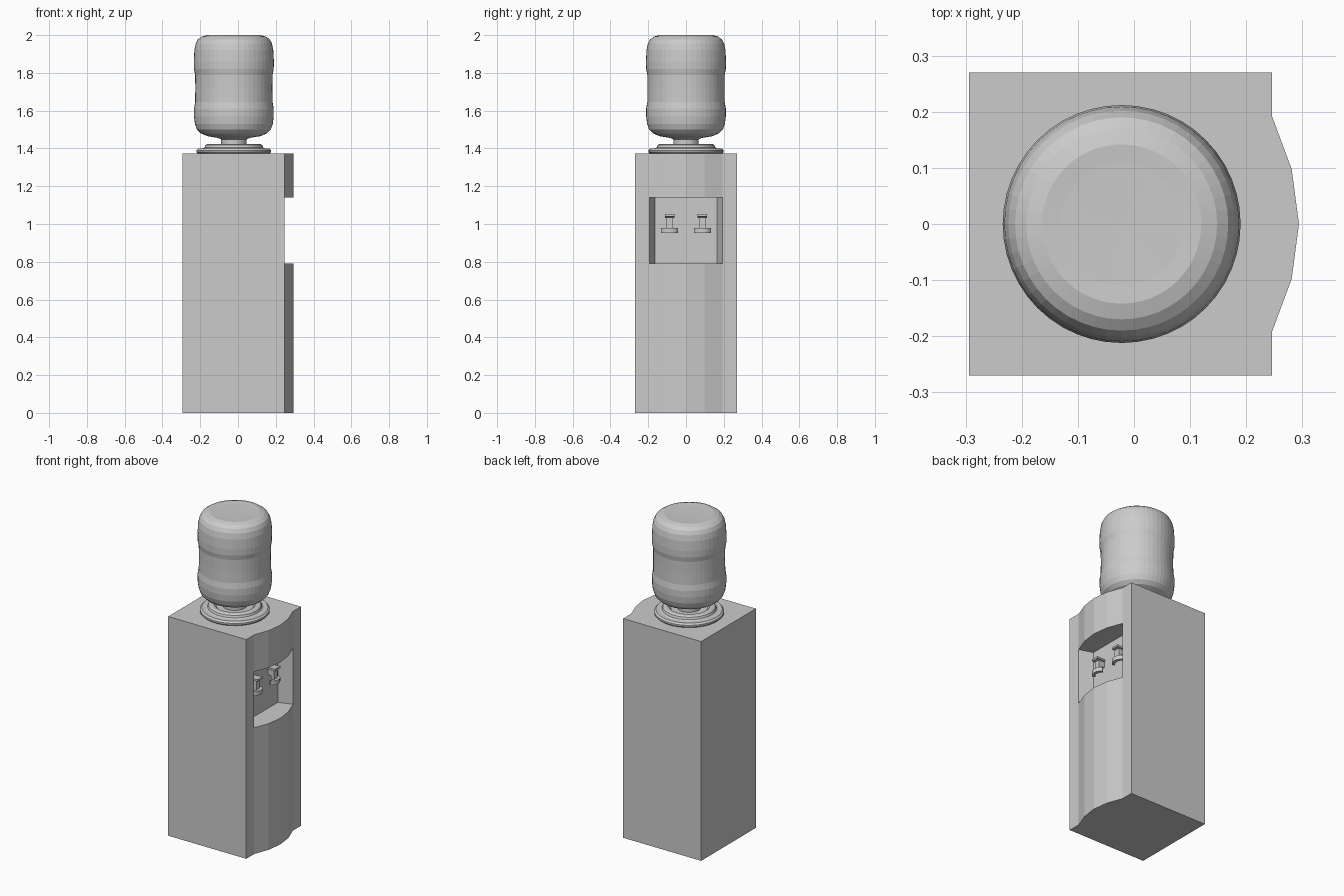
import bpy, bmesh, math
from mathutils import Matrix

cube = bpy.data.objects.get("Cube")
if cube:
    bpy.data.objects.remove(cube, do_unlink=True)

# One plain grey for the whole cooler
grey = bpy.data.materials.new("plain_grey")
grey.use_nodes = True
COLOUR = (0.6, 0.6, 0.6, 1)
grey.diffuse_color = COLOUR
grey.node_tree.nodes["Principled BSDF"].inputs["Base Color"].default_value = COLOUR


def finish(name, bm):
    bmesh.ops.recalc_face_normals(bm, faces=bm.faces)
    mesh = bpy.data.meshes.new(name)
    bm.to_mesh(mesh)
    bm.free()
    mesh.materials.append(grey)
    ob = bpy.data.objects.new(name, mesh)
    bpy.context.collection.objects.link(ob)
    return ob


def prism(name, outline, start, depth, to_world):
    """Extrude a 2D outline; to_world maps (a, b, height) to x, y, z."""
    bm = bmesh.new()
    rings = [[bm.verts.new(to_world(a, b, h)) for a, b in outline]
             for h in (start, start + depth)]
    n = len(outline)
    for ring in rings:
        bm.faces.new(ring)
    for i in range(n):
        j = (i + 1) % n
        bm.faces.new((rings[0][i], rings[0][j], rings[1][j], rings[1][i]))
    return finish(name, bm)


def upright(a, b, h):
    return (a, b, h)


def lathe(name, profile, x, segments=48):
    """Revolve (radius, height) points about a vertical axis at x."""
    bm = bmesh.new()
    verts = [bm.verts.new((r, 0, z)) for r, z in profile]
    edges = [bm.edges.new(pair) for pair in zip(verts, verts[1:])]
    bmesh.ops.spin(bm, geom=verts + edges, cent=(0, 0, 0), axis=(0, 0, 1),
                   angle=math.tau, steps=segments, use_duplicate=False)
    bmesh.ops.remove_doubles(bm, verts=bm.verts, dist=0.0005)
    bm.transform(Matrix.Translation((x, 0, 0)))
    return finish(name, bm)


# Cabinet with a bowed front panel
bow = [(0.246, -0.192), (0.281, -0.098), (0.294, 0), (0.281, 0.098), (0.246, 0.192)]
cabinet = prism("cabinet", [(-0.294, 0.27), (-0.294, -0.27), (0.246, -0.27)] + bow
                + [(0.246, 0.27)], 0, 1.372, upright)

# Tapered dispensing niche cut into the bowed panel
cutter = prism("niche_cutter", [(0.16, -0.165), (0.246, -0.193), (0.4, -0.193),
                                (0.4, 0.193), (0.246, 0.193), (0.16, 0.165)],
               0.79, 0.35, upright)
cutter.hide_render = True
cut = cabinet.modifiers.new("niche", 'BOOLEAN')
cut.operation = 'DIFFERENCE'
cut.solver = 'EXACT'
cut.object = cutter
bpy.context.view_layer.objects.active = cabinet
bpy.ops.object.modifier_apply(modifier=cut.name)
bpy.data.objects.remove(cutter, do_unlink=True)

# Bottle seat ring and upturned bottle
AXIS = -0.022
lathe("bottle_seat", [(0, 1.37), (0.188, 1.37), (0.198, 1.38), (0.198, 1.39),
                      (0.188, 1.4), (0.165, 1.4), (0.155, 1.405), (0.15, 1.418),
                      (0.14, 1.424), (0.12, 1.424), (0.105, 1.41), (0, 1.41)], AXIS)
lathe("bottle", [(0, 1.41), (0.067, 1.41), (0.067, 1.448), (0.085, 1.456),
                 (0.14, 1.465), (0.175, 1.48), (0.195, 1.5), (0.206, 1.53),
                 (0.211, 1.57), (0.211, 1.61), (0.205, 1.645), (0.204, 1.72),
                 (0.205, 1.79), (0.211, 1.82), (0.212, 1.86), (0.209, 1.92),
                 (0.202, 1.955), (0.19, 1.978), (0.17, 1.992), (0.142, 2.0),
                 (0.11, 1.998), (0, 1.996)], AXIS)

# Pair of taps: spout side profile, cap plate and curved push lever
spout = [(0.155, 1.035), (0.2, 1.035), (0.2, 0.975), (0.18, 0.975),
         (0.18, 1.0), (0.155, 1.0)]
cap = [(0.155, 1.035), (0.215, 1.04), (0.215, 1.052), (0.155, 1.047)]
for side, y in (("right", -0.087), ("left", 0.087)):
    def across(a, b, h, y=y):
        return (a, y + h, b)
    prism(side + "_tap_spout", spout, -0.018, 0.036, across)
    prism(side + "_tap_cap", cap, -0.025, 0.05, across)
    angles = [math.radians(t) for t in range(-60, 61, 20)]
    outer = [(0.17 + 0.05 * math.cos(t), y + 0.052 * math.sin(t)) for t in angles]
    inner = [(0.165 + 0.035 * math.cos(t), y + 0.04 * math.sin(t)) for t in angles]
    prism(side + "_tap_lever", outer + inner[::-1], 0.953, 0.026, upright)
